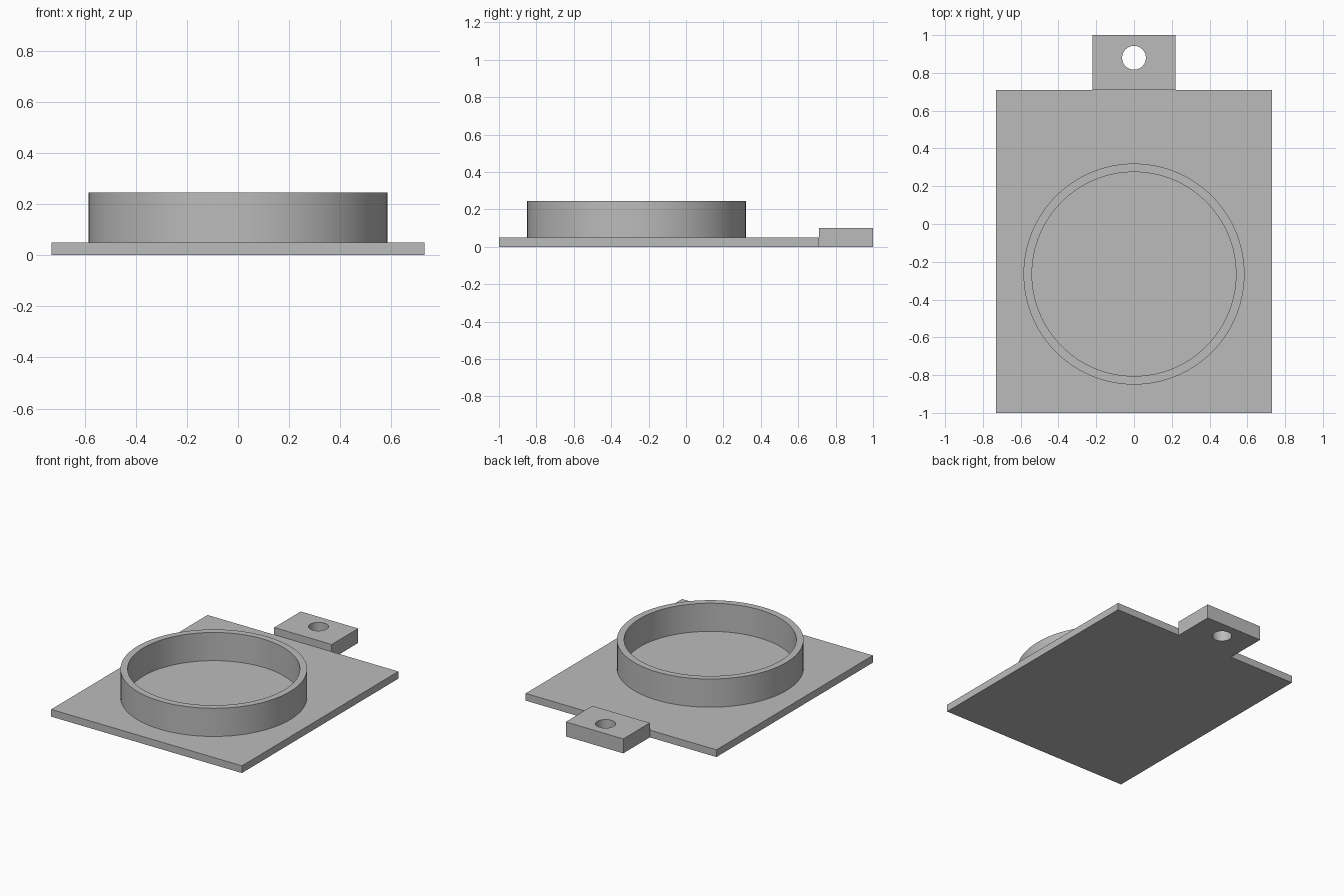
import bpy
import bmesh
import math

cube = bpy.data.objects.get("Cube")
if cube:
    bpy.data.objects.remove(cube, do_unlink=True)

GREY = (0.5, 0.5, 0.5, 1)
grey = bpy.data.materials.new("plain grey")
grey.use_nodes = True
grey.diffuse_color = GREY
grey.node_tree.nodes["Principled BSDF"].inputs["Base Color"].default_value = GREY


def rectangle(half_width, y0, y1):
    return [(-half_width, y0), (half_width, y0), (half_width, y1), (-half_width, y1)]


def circle(radius, cy, sides):
    steps = [2 * math.pi * i / sides for i in range(sides)]
    return [(radius * math.cos(a), cy + radius * math.sin(a)) for a in steps]


def slab(name, outlines, z0, z1):
    """Fill an outline (later outlines are holes) and extrude it upwards."""
    bm = bmesh.new()
    edges = []
    for outline in outlines:
        verts = [bm.verts.new((x, y, z0)) for x, y in outline]
        edges += [bm.edges.new((a, b)) for a, b in zip(verts, verts[1:] + verts[:1])]
    bmesh.ops.triangle_fill(bm, use_beauty=True, edges=edges, normal=(0, 0, 1))
    result = bmesh.ops.extrude_face_region(bm, geom=bm.faces[:])
    top = [g for g in result["geom"] if isinstance(g, bmesh.types.BMVert)]
    bmesh.ops.translate(bm, vec=(0, 0, z1 - z0), verts=top)
    bmesh.ops.recalc_face_normals(bm, faces=bm.faces[:])
    mesh = bpy.data.meshes.new(name)
    bm.to_mesh(mesh)
    bm.free()
    mesh.materials.append(grey)
    obj = bpy.data.objects.new(name, mesh)
    bpy.context.collection.objects.link(obj)
    bpy.ops.object.select_all(action="DESELECT")
    obj.select_set(True)
    bpy.context.view_layer.objects.active = obj
    bpy.ops.object.shade_smooth_by_angle(angle=math.radians(30))
    return obj


# Flat base plate
slab("base_plate", [rectangle(0.73, -1, 0.71)], 0, 0.05)

# Raised round wall standing on the plate
RING_Y = -0.265
slab("ring_wall", [circle(0.585, RING_Y, 128), circle(0.54, RING_Y, 128)], 0.05, 0.245)

# Thicker hanging tab with a through hole
slab("hanging_tab", [rectangle(0.22, 0.71, 1), circle(0.063, 0.88, 64)], 0, 0.1)
